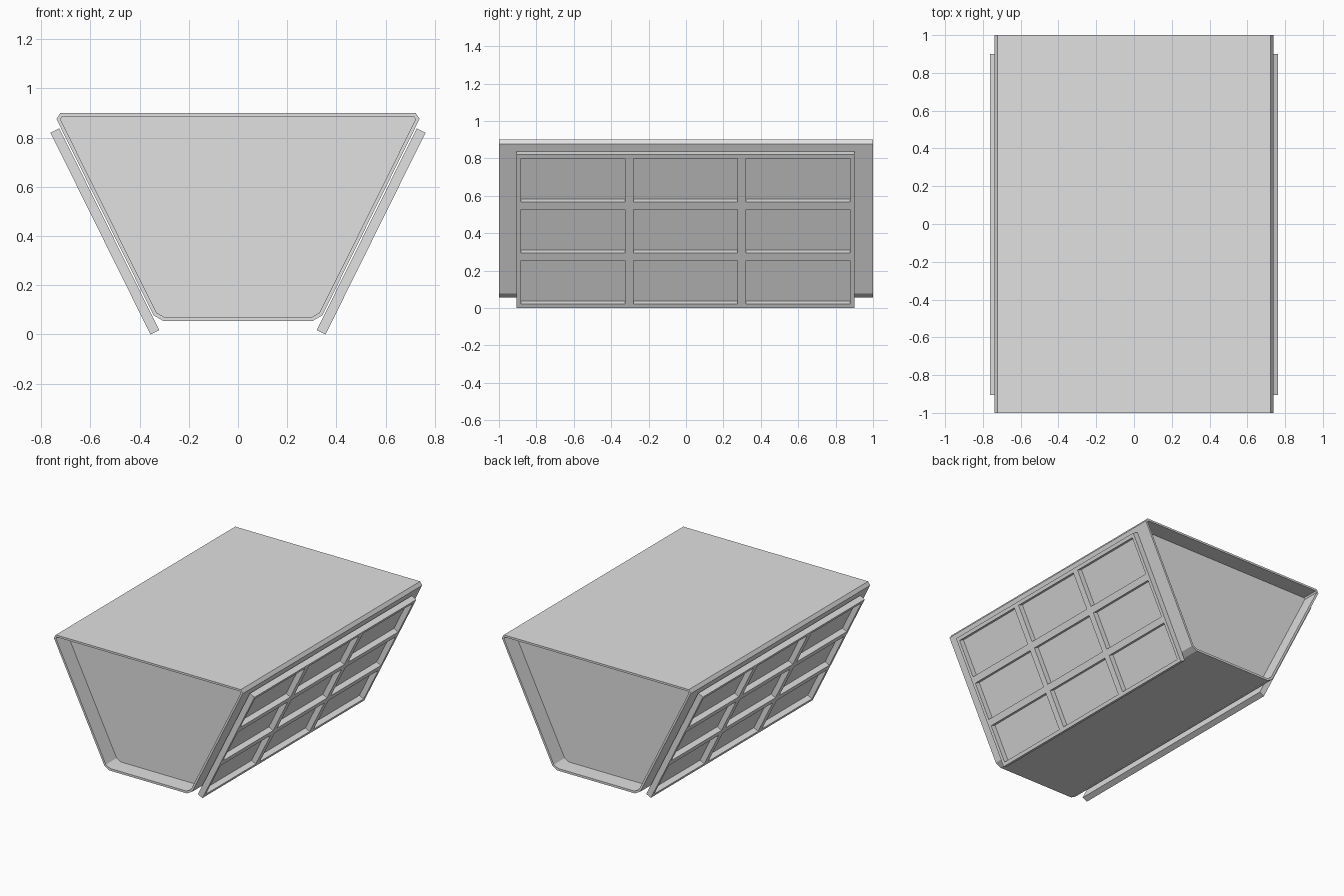
import bpy
import bmesh
from mathutils import Vector

cube = bpy.data.objects.get("Cube")
if cube:
    bpy.data.objects.remove(cube, do_unlink=True)

grey = bpy.data.materials.new("light_grey")
grey.use_nodes = True
grey.diffuse_color = (0.75, 0.75, 0.75, 1)
grey.node_tree.nodes["Principled BSDF"].inputs["Base Color"].default_value = (0.75, 0.75, 0.75, 1)


def finish(bm, name):
    bmesh.ops.recalc_face_normals(bm, faces=bm.faces[:])
    mesh = bpy.data.meshes.new(name)
    bm.to_mesh(mesh)
    bm.free()
    mesh.materials.append(grey)
    obj = bpy.data.objects.new(name, mesh)
    bpy.context.collection.objects.link(obj)
    return obj


def push_in(bm, faces, depth):
    """Extrude each face on its own and sink it along its normal."""
    for f in bmesh.ops.extrude_discrete_faces(bm, faces=faces)["faces"]:
        bmesh.ops.translate(bm, verts=f.verts[:], vec=f.normal * -depth)


# Tapered body with chamfered corners and recessed ends
def make_body():
    half = [(0.303, 0.055), (0.343, 0.078), (0.738, 0.876), (0.722, 0.9)]
    profile = half + [(-x, z) for x, z in reversed(half)]
    bm = bmesh.new()
    base = bm.faces.new([bm.verts.new((x, -1, z)) for x, z in profile])
    ext = bmesh.ops.extrude_face_region(bm, geom=[base])["geom"]
    bmesh.ops.translate(bm, vec=(0, 2, 0),
                        verts=[g for g in ext if isinstance(g, bmesh.types.BMVert)])
    bmesh.ops.recalc_face_normals(bm, faces=bm.faces[:])
    ends = [f for f in bm.faces if abs(f.normal.y) > 0.9]
    bmesh.ops.inset_individual(bm, faces=ends, thickness=0.016)
    push_in(bm, ends, 0.12)
    finish(bm, "body")


def grid_lines(start, outer_bar, inner_bar, cell):
    """Edges of three cells separated by bars."""
    lines = [start, start + outer_bar]
    for i in range(3):
        lines.append(lines[-1] + cell)
        lines.append(lines[-1] + (inner_bar if i < 2 else outer_bar))
    return lines


# Sloping side panel with a three by three set of sunken cells
def make_panel(side, name):
    up = Vector((0.444 * side, 0, 0.896))
    out = Vector((0.896 * side, 0, -0.444))
    origin = Vector((0.32 * side, 0, 0.018))
    us = grid_lines(-0.905, 0.023, 0.044, 0.557)
    vs = grid_lines(0, 0.024, 0.045, 0.259)
    bm = bmesh.new()
    rows = [[bm.verts.new(origin + up * v + Vector((0, u, 0))) for u in us] for v in vs]
    for a, b in zip(rows, rows[1:]):
        for i in range(len(us) - 1):
            bm.faces.new((a[i], a[i + 1], b[i + 1], b[i]))
    ext = bmesh.ops.extrude_face_region(bm, geom=bm.faces[:])["geom"]
    bmesh.ops.translate(bm, vec=out * 0.04,
                        verts=[g for g in ext if isinstance(g, bmesh.types.BMVert)])
    bmesh.ops.recalc_face_normals(bm, faces=bm.faces[:])
    cells = [f for f in bm.faces if f.normal.dot(out) > 0.9 and f.calc_area() > 0.1]
    push_in(bm, cells, 0.037)
    finish(bm, name)


make_body()
make_panel(1, "left_side_panel")
make_panel(-1, "right_side_panel")
